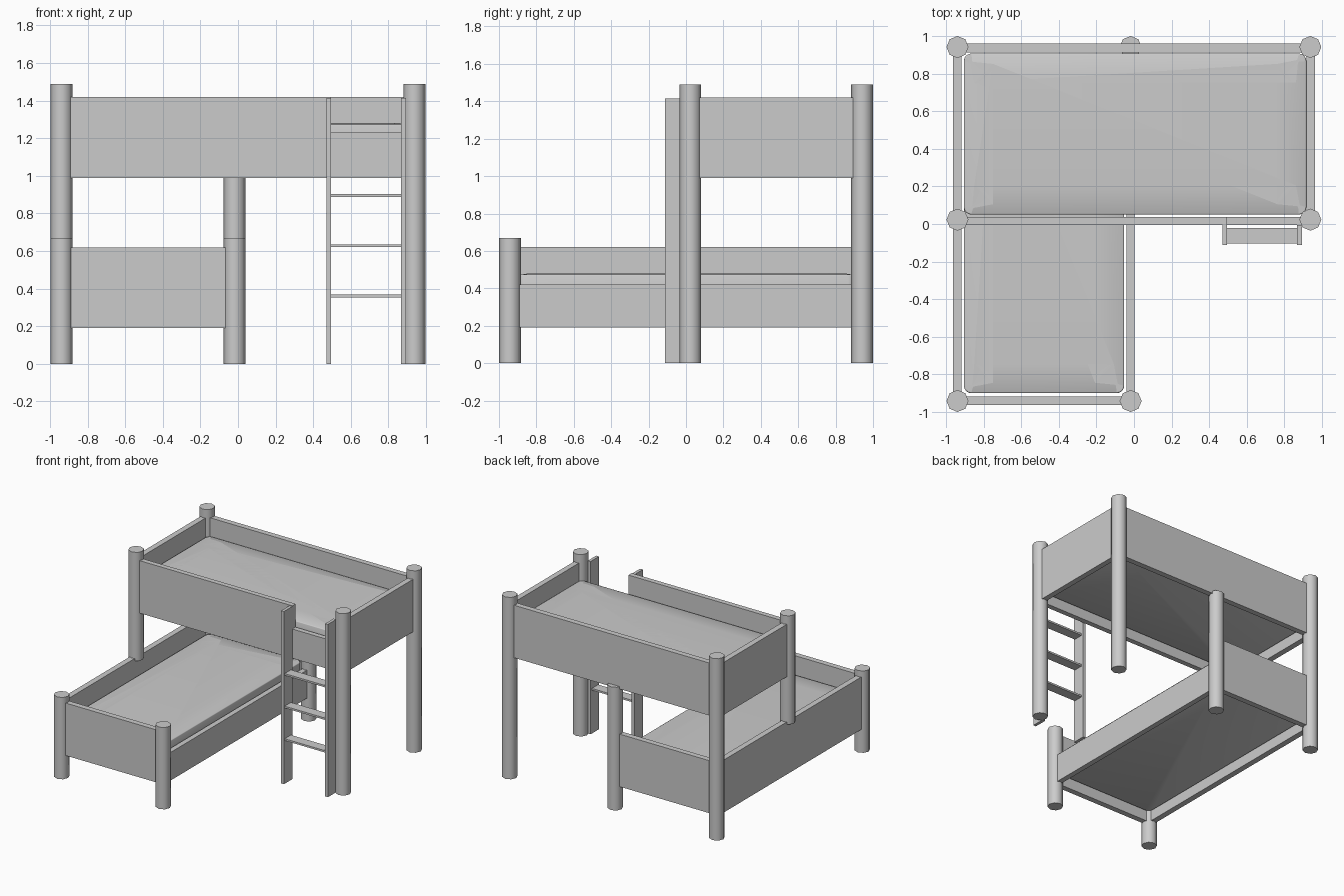
import bpy
import bmesh
import math

cube = bpy.data.objects.get("Cube")
if cube:
    bpy.data.objects.remove(cube, do_unlink=True)

grey = bpy.data.materials.new("plain grey")
grey.use_nodes = True
COLOUR = (0.6, 0.6, 0.6, 1)
grey.diffuse_color = COLOUR
grey.node_tree.nodes["Principled BSDF"].inputs["Base Color"].default_value = COLOUR


def finish(name, bm):
    mesh = bpy.data.meshes.new(name)
    bm.to_mesh(mesh)
    bm.free()
    mesh.materials.append(grey)
    obj = bpy.data.objects.new(name, mesh)
    bpy.context.collection.objects.link(obj)
    return obj


def smooth(obj, angle):
    bpy.ops.object.select_all(action='DESELECT')
    obj.select_set(True)
    bpy.context.view_layer.objects.active = obj
    bpy.ops.object.shade_smooth_by_angle(angle=math.radians(angle))


def box_mesh(x, y, z):
    """Box spanning the (low, high) ranges on each axis."""
    bm = bmesh.new()
    bmesh.ops.create_cube(bm, size=1)
    for v in bm.verts:
        v.co = [(r[0] + r[1]) / 2 + c * (r[1] - r[0]) for r, c in zip((x, y, z), v.co)]
    return bm


def board(name, x, y, z):
    return finish(name, box_mesh(x, y, z))


def post(name, x, y, low, high):
    bm = bmesh.new()
    bmesh.ops.create_cone(bm, cap_ends=True, segments=8, radius1=0.0585, radius2=0.0585,
                          depth=high - low)
    bmesh.ops.translate(bm, vec=(x, y, (low + high) / 2), verts=bm.verts)
    smooth(finish(name, bm), 60)


def mattress(name, x, y, z):
    """Box with rounded upright corners, softened rims and a faintly domed top."""
    bm = box_mesh(x, y, z)
    uprights = [e for e in bm.edges if abs(e.verts[0].co.z - e.verts[1].co.z) > 0.1]
    bmesh.ops.bevel(bm, geom=uprights, offset=0.04, segments=4, profile=0.5,
                    affect='EDGES')
    rims = [e for e in bm.edges if abs(e.calc_face_angle(0)) > math.radians(60)]
    bmesh.ops.bevel(bm, geom=rims, offset=0.006, segments=2, profile=0.5, affect='EDGES')
    top = max(bm.faces, key=lambda f: f.calc_center_median().z)
    inner = bmesh.ops.inset_region(bm, faces=[top], thickness=0.15)
    bmesh.ops.translate(bm, vec=(0, 0, 0.006), verts=top.verts)
    smooth(finish(name, bm), 50)


LEFT, MID, RIGHT = -0.939, -0.018, 0.938
FRONT, CENTRE, BACK = -0.9415, 0.023, 0.9415
HIGH, LOW = 1.49, 0.67

# Posts
post("tall_post_back_right", LEFT, BACK, 0, HIGH)
post("tall_post_back_left", RIGHT, BACK, 0, HIGH)
post("tall_post_front_left", RIGHT, CENTRE, 0, HIGH)
post("upper_post_front_right", LEFT, CENTRE, 0.6, HIGH)
post("lower_post_back", MID, BACK, 0, 1.01)
post("lower_post_front_right", LEFT, FRONT, 0, LOW)
post("lower_post_front_left", MID, FRONT, 0, LOW)

# Board thickness ranges
side_right, side_left = (-0.964, -0.917), (0.917, 0.962)
back_y, front_y = (0.913, 0.959), (-0.963, -0.917)
rail_y = (-0.004, 0.038)

# Upper bed frame, with a lowered section at the ladder
upper = (0.99, 1.42)
board("upper_back_board", (LEFT, RIGHT), back_y, upper)
board("upper_right_board", side_right, (CENTRE, BACK), upper)
board("upper_left_board", side_left, (CENTRE, BACK), upper)
board("upper_front_board", (LEFT, 0.495), rail_y, upper)
board("upper_entry_board", (0.495, RIGHT), rail_y, (0.99, 1.23))

# Lower bed frame
lower = (0.19, 0.62)
board("lower_right_board", side_right, (FRONT, BACK), lower)
board("lower_back_board", (LEFT, MID), back_y, lower)
board("lower_front_board", (LEFT, MID), front_y, lower)
board("lower_left_board", (-0.041, 0.002), (FRONT, BACK), (0.19, 0.42))

# Mattresses
mattress("upper_mattress", (-0.905, 0.917), (0.05, 0.907), (1.062, 1.274))
mattress("lower_mattress", (-0.905, -0.052), (-0.9, 0.907), (0.262, 0.474))

# Ladder
for name, x in (("ladder_rail_right", 0.47), ("ladder_rail_left", 0.868)):
    board(name, (x, x + 0.025), (-0.112, -0.004), (0, 1.415))
for i in range(3):
    z = 0.354 + i * 0.267
    board(f"ladder_rung_{i + 1}", (0.495, 0.868), (-0.103, -0.022), (z, z + 0.015))
